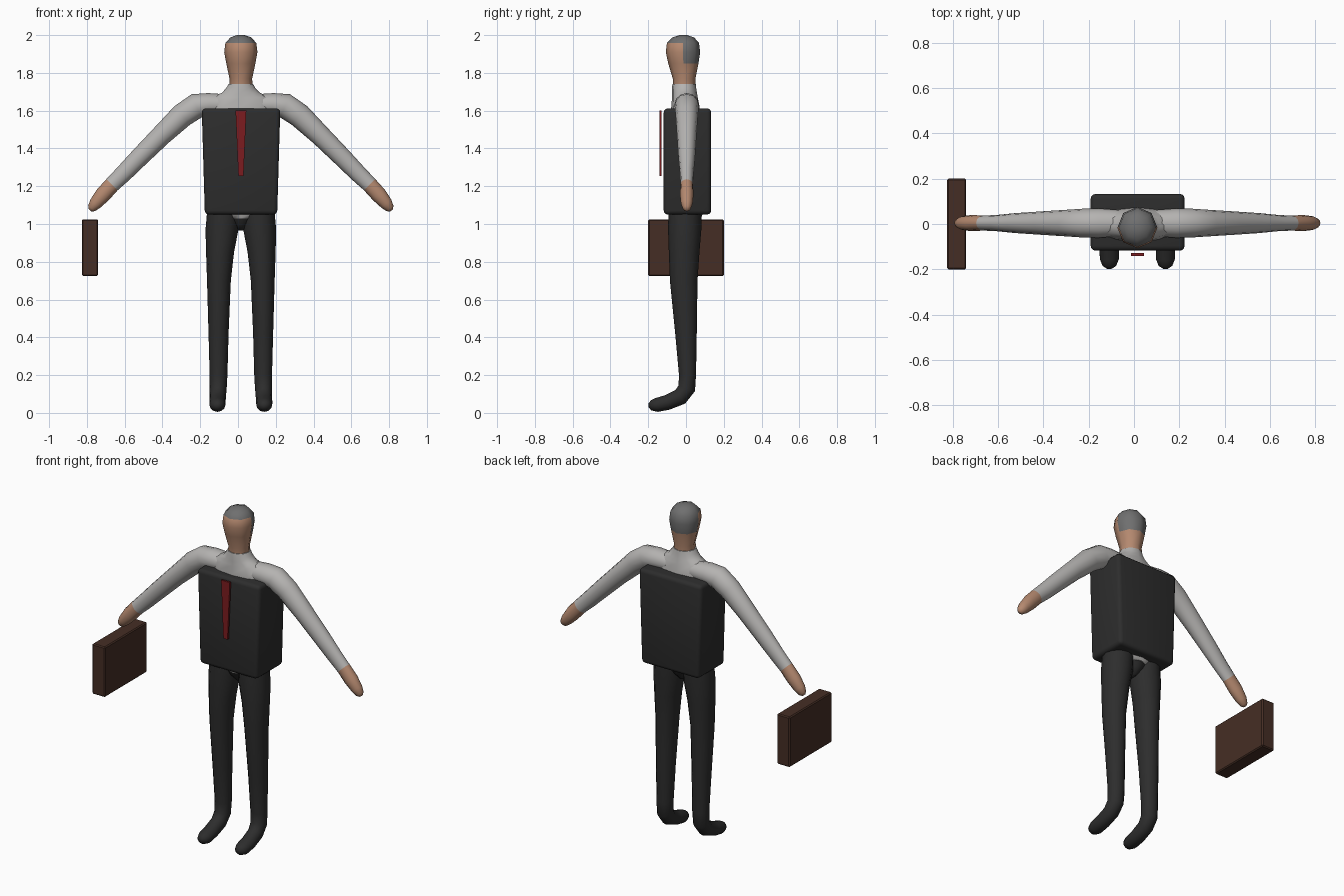
import bpy, bmesh, math
from mathutils import Vector

if "Cube" in bpy.data.objects:
    bpy.data.objects.remove(bpy.data.objects["Cube"])

CX = 0.015  # the figure's own centre line


def material(name, rgb):
    m = bpy.data.materials.new(name)
    m.diffuse_color = (*rgb, 1)
    m.use_nodes = True
    m.node_tree.nodes["Principled BSDF"].inputs["Base Color"].default_value = m.diffuse_color
    return m


SHIRT = material("shirt_grey", (0.46, 0.45, 0.44))
SKIN = material("skin", (0.46, 0.25, 0.16))
HAIR = material("hair_grey", (0.16, 0.16, 0.16))
SUIT = material("suit_black", (0.026, 0.026, 0.026))
RED = material("tie_red", (0.2, 0.012, 0.014))
BROWN = material("case_brown", (0.06, 0.027, 0.018))


def finish(name, bm, mats, rule=None, smooth=True):
    bmesh.ops.recalc_face_normals(bm, faces=bm.faces)
    for f in bm.faces:
        f.material_index = rule(f.calc_center_median()) if rule else 0
    me = bpy.data.meshes.new(name)
    bm.to_mesh(me)
    bm.free()
    ob = bpy.data.objects.new(name, me)
    bpy.context.collection.objects.link(ob)
    for m in mats:
        me.materials.append(m)
    if smooth:
        bpy.ops.object.select_all(action='DESELECT')
        ob.select_set(True)
        bpy.context.view_layer.objects.active = ob
        bpy.ops.object.shade_smooth_by_angle(angle=math.radians(50))
    return ob


def tube(name, rings, side, mats, n=12, rule=None, upright=False):
    """Loft ellipses (x, y, z, radius along side, other radius) along a path."""
    bm = bmesh.new()
    side = Vector(side)
    pts = [Vector(r[:3]) for r in rings]
    loops = []
    for i, (p, r) in enumerate(zip(pts, rings)):
        tangent = pts[min(i + 1, len(pts) - 1)] - pts[max(i - 1, 0)]
        if upright:
            tangent = Vector((0, 0, 1))
        other = tangent.cross(side).normalized()
        loops.append([bm.verts.new(p + side * r[3] * math.cos(a) + other * r[4] * math.sin(a))
                      for a in (2 * math.pi * k / n for k in range(n))])
    for a, b in zip(loops, loops[1:]):
        for k in range(n):
            bm.faces.new((a[k], a[(k + 1) % n], b[(k + 1) % n], b[k]))
    bm.faces.new(loops[0])
    bm.faces.new(loops[-1])
    return finish(name, bm, mats, rule)


def box(name, x, y, z, mat, bevel=0.0, segments=1, taper=1.0):
    """Box from ranges; taper scales the lower end in x."""
    bm = bmesh.new()
    bmesh.ops.create_cube(bm, size=1)
    mid = [(r[0] + r[1]) / 2 for r in (x, y, z)]
    for v in bm.verts:
        k = taper if v.co.z < 0 else 1
        v.co = Vector((mid[0] + v.co.x * (x[1] - x[0]) * k,
                       mid[1] + v.co.y * (y[1] - y[0]),
                       mid[2] + v.co.z * (z[1] - z[0])))
    if bevel:
        bmesh.ops.bevel(bm, geom=list(bm.edges), offset=bevel, segments=segments,
                        profile=0.5, affect='EDGES')
    return finish(name, bm, [mat], smooth=segments > 1)


# Head with a hair cap reaching down the back
tube("head", [(CX, -0.01, 1.72, .062, .06), (CX, -0.01, 1.77, .06, .06),
              (CX, -0.014, 1.85, .077, .08), (CX, -0.016, 1.91, .088, .091),
              (CX, -0.016, 1.958, .082, .085), (CX, -0.014, 1.988, .055, .057),
              (CX, -0.014, 2.0, .02, .02)],
     (1, 0, 0), [SKIN, HAIR], n=8, upright=True,
     rule=lambda c: int(c.z > 1.958 or (c.y > -0.016 and c.z > 1.85)))

# Shirt body, from waist to collar
tube("shirt_body", [(CX, 0, 1.03, .075, .08), (CX, 0, 1.06, .13, .09),
                    (CX, 0, 1.5, .16, .085), (CX, -0.003, 1.62, .19, .075),
                    (CX, -0.006, 1.67, .155, .068), (CX, -0.008, 1.695, .1, .066),
                    (CX, -0.01, 1.72, .077, .064), (CX, -0.01, 1.742, .064, .062)],
     (1, 0, 0), [SHIRT], upright=True)

# Arms with sleeves and hands
for s, label in ((-1, "left"), (1, "right")):
    arm = [(.08, 1.632, .058, .055), (.17, 1.633, .065, .06), (.235, 1.625, .064, .067),
           (.31, 1.575, .059, .064), (.42, 1.47, .052, .055), (.54, 1.35, .044, .05),
           (.62, 1.268, .036, .046), (.682, 1.208, .033, .042), (.73, 1.155, .036, .042),
           (.77, 1.108, .031, .034), (.79, 1.082, .021, .023), (.798, 1.072, .008, .009)]
    tube(label + "_arm", [(CX + s * x, 0.004, z, a, b) for x, z, a, b in arm],
         (0, 1, 0), [SHIRT, SKIN], rule=lambda c: int(abs(c.x - CX) > .66 and c.z < 1.208 + (abs(c.x - CX) - .682)))

# Trouser legs flowing into feet
for s, label in ((-1, "left"), (1, "right")):
    leg = [(.094, -.005, 1.06, .085, .088), (.1, -.007, .97, .087, .088),
           (.11, -.01, .85, .074, .081), (.116, -.012, .7, .063, .073),
           (.118, 0, .42, .053, .057), (.118, .008, .2, .047, .045),
           (.12, .004, .13, .045, .046), (.122, -.03, .085, .043, .044),
           (.124, -.1, .055, .043, .04), (.124, -.155, .042, .042, .037),
           (.124, -.185, .04, .03, .027), (.124, -.198, .04, .01, .01)]
    tube(label + "_leg", [(CX + s * x, y, z, a, b) for x, y, z, a, b in leg],
         (1, 0, 0), [SUIT])

# Crotch filler between the legs
tube("trouser_seat", [(CX, 0, .965, .012, .03), (CX, 0, 1.0, .05, .062),
                      (CX, 0, 1.032, .08, .075)], (1, 0, 0), [SUIT], upright=True)

# Boxy jacket, tie and briefcase
box("jacket", (-.192, .224), (-.118, .133), (1.05, 1.612), SUIT, .022, 3, .92)
box("tie", (-.013, .044), (-.141, -.129), (1.255, 1.6), RED, taper=.48)
box("briefcase", (-.826, -.741), (-.2, .2), (.725, 1.025), BROWN, .006)
